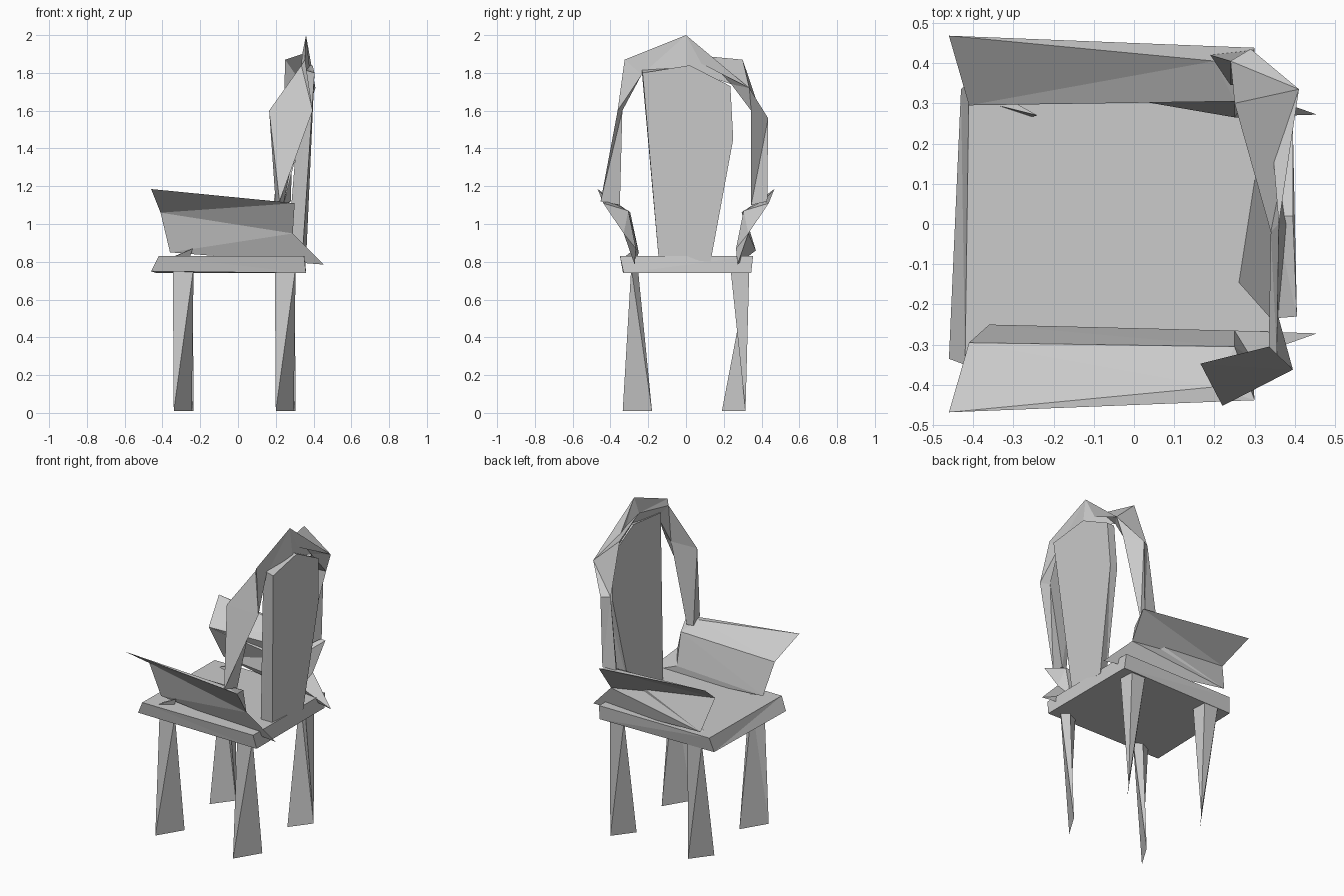
import bpy, bmesh


def build(name, verts, faces):
    """Make a flat-shaded object with outward normals."""
    bm = bmesh.new()
    vs = [bm.verts.new(v) for v in verts]
    for f in faces:
        bm.faces.new([vs[i] for i in f])
    bmesh.ops.triangulate(bm, faces=[f for f in bm.faces if len(f.verts) == 4])
    bmesh.ops.recalc_face_normals(bm, faces=bm.faces)
    me = bpy.data.meshes.new(name)
    bm.to_mesh(me)
    bm.free()
    ob = bpy.data.objects.new(name, me)
    bpy.context.collection.objects.link(ob)
    return ob


def loft(name, sections):
    """Skin equal-sized cross-sections and cap both ends."""
    n = len(sections[0])
    verts = [p for s in sections for p in s]
    faces = [tuple(range(n)), tuple(range(len(verts) - n, len(verts)))]
    for s in range(len(sections) - 1):
        for i in range(n):
            a, b = s * n + i, s * n + (i + 1) % n
            faces.append((a, b, b + n, a + n))
    return build(name, verts, faces)


# Seat slab, with the front edge drawn out at one lower corner
loft("seat", [
    [(-.46, -.335, .75), (.36, -.33, .74), (.36, .345, .74), (-.43, .335, .74)],
    [(-.42, -.35, .83), (.35, -.35, .83), (.355, .355, .83), (-.41, .355, .83)],
])

# Legs: triangular at the top, flattened to a diagonal edge at the foot
for row, cx in (("front", -.29), ("back", .25)):
    for side, top, foot in (
        ("right", [(-.055, -.285), (.055, -.29), (.01, -.255)],
         [(-.05, -.335), (.045, -.18)]),
        ("left", [(-.055, .335), (.05, .235), (.045, .335)],
         [(-.04, .19), (.055, .315)]),
    ):
        pts = [(cx + x, y, .77) for x, y in top]
        pts += [(cx + x, y, .01) for x, y in foot]
        build(f"{row}_{side}_leg", pts,
              [(0, 1, 2), (0, 1, 4, 3), (1, 2, 4), (2, 0, 3, 4)])

# Armrests: wedges flaring outward, thin at the front and thicker at the rear
ARM_FACES = [(0, 6, 7, 1), (1, 7, 8, 2), (8, 5, 2), (0, 1, 4, 3),
             (1, 2, 5, 4), (3, 4, 7, 6), (4, 5, 8, 7), (0, 3, 6)]
for side, s, low in (("right", -1, (-.36, .25, .85)), ("left", 1, (-.36, .37, .86))):
    arm = [(-.46, .468, 1.185), (-.41, .295, 1.06), low,
           (.30, .438, 1.11), (.29, .33, .95), (.455, .272, .785),
           (.20, .405, 1.12), (.25, .305, 1.07), (.25, .265, .87)]
    build(f"{side}_armrest", [(x, s * y, z) for x, y, z in arm], ARM_FACES)
    # Small stub joining the armrest to the seat
    stub = [(-.36, .30, .82), (-.26, .265, .81), (-.24, .27, .87), (-.33, .32, .83)]
    build(f"{side}_arm_stub", [(x, s * y, z) for x, y, z in stub],
          [(0, 1, 2), (0, 2, 3), (0, 3, 1), (1, 3, 2)])

# Back splat: leaning panel, front and back outlines
loft("back_splat", [
    [(.26, -.145, .82), (.30, .115, .82), (.335, .25, 1.45),
     (.345, .235, 1.73), (.35, .02, 1.84), (.34, -.235, 1.82)],
    [(.34, -.145, .82), (.36, .13, .80), (.385, .25, 1.45),
     (.395, .235, 1.73), (.395, .02, 1.84), (.405, -.23, 1.80)],
])

# Hoop arching over the splat from one armrest to the other
loft("back_hoop", [
    [(.20, -.36, 1.10), (.22, -.452, 1.12), (.24, -.35, 1.10)],
    [(.165, -.347, 1.60), (.395, -.362, 1.60), (.34, -.337, 1.60)],
    [(.335, -.305, 1.84), (.355, -.325, 1.87), (.36, -.235, 1.79)],
    [(.34, -.02, 1.90), (.36, 0, 2.0), (.38, 0, 1.82)],
    [(.25, .30, 1.87), (.41, .335, 1.72), (.34, .24, 1.74)],
    [(.24, .405, 1.56), (.29, .435, 1.56), (.37, .345, 1.60)],
    [(.19, .42, 1.12), (.28, .43, 1.12), (.24, .345, 1.10)],
])
